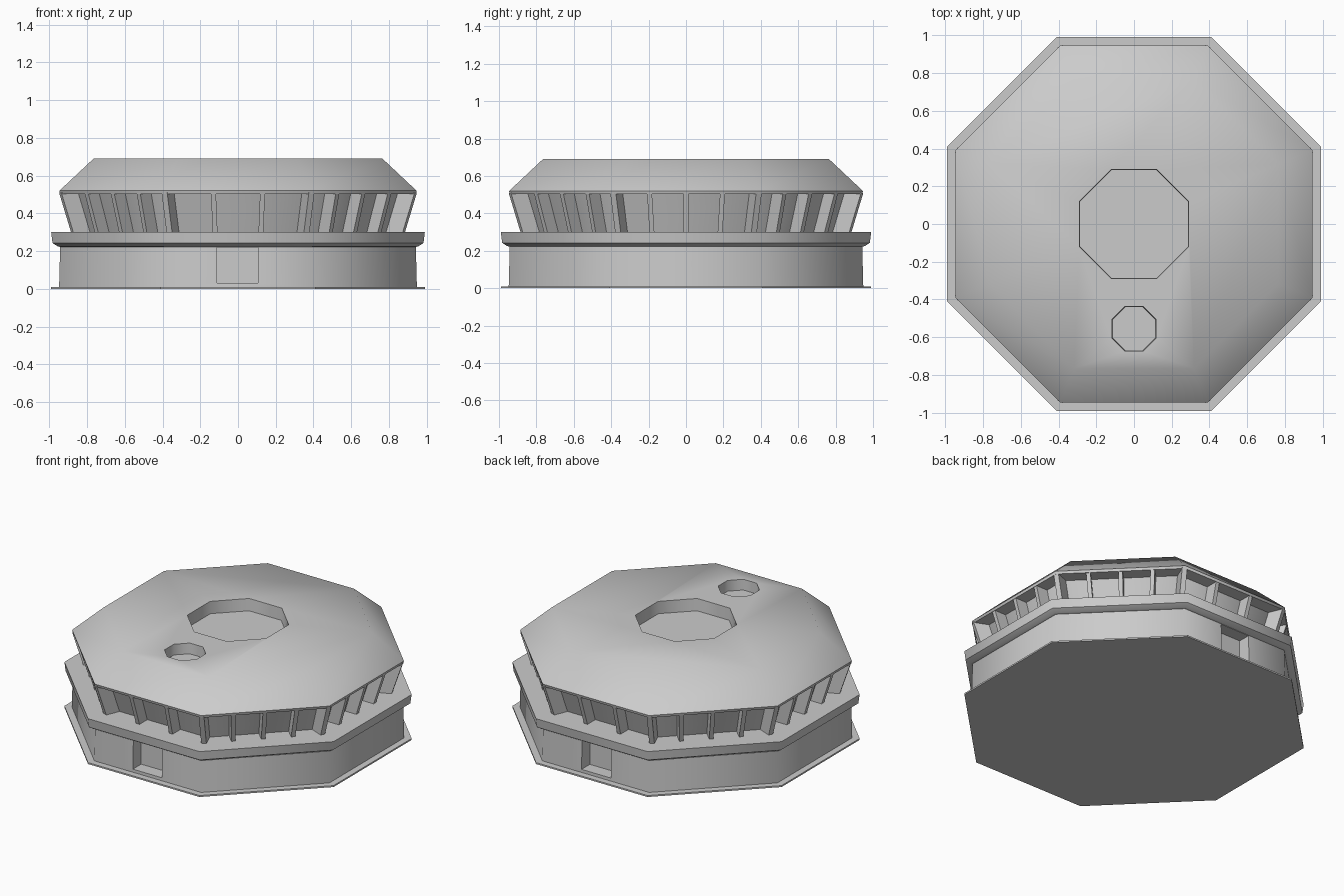
import bpy, bmesh, math
from mathutils import Vector

if "Cube" in bpy.data.objects:
    bpy.data.objects.remove(bpy.data.objects["Cube"])

STEP = math.pi / 4
C = math.cos(STEP / 2)
T = math.tan(STEP / 2)


def finish(name, bm):
    bmesh.ops.recalc_face_normals(bm, faces=bm.faces)
    me = bpy.data.meshes.new(name)
    bm.to_mesh(me)
    bm.free()
    ob = bpy.data.objects.new(name, me)
    bpy.context.collection.objects.link(ob)
    return ob


def octagon_solid(name, profile, cx=0, cy=0):
    """Stack of octagons given as (apothem, z), capped at both ends."""
    bm = bmesh.new()
    rings = []
    for a, z in profile:
        rings.append([bm.verts.new((cx + a / C * math.cos((i + .5) * STEP),
                                    cy + a / C * math.sin((i + .5) * STEP), z))
                      for i in range(8)])
    for r, s in zip(rings, rings[1:]):
        for i in range(8):
            j = (i + 1) % 8
            bm.faces.new((r[i], r[j], s[j], s[i]))
    bm.faces.new(rings[0])
    bm.faces.new(rings[-1])
    return finish(name, bm)


def box(name, x0, x1, y0, y1, z0, z1):
    bm = bmesh.new()
    bmesh.ops.create_cube(bm, size=1)
    for v in bm.verts:
        v.co = Vector(((x0 + x1) / 2 + v.co.x * (x1 - x0),
                       (y0 + y1) / 2 + v.co.y * (y1 - y0),
                       (z0 + z1) / 2 + v.co.z * (z1 - z0)))
    return finish(name, bm)


def activate(ob):
    bpy.ops.object.select_all(action='DESELECT')
    ob.select_set(True)
    bpy.context.view_layer.objects.active = ob


def cut(ob, cutter):
    cutter.hide_render = True
    m = ob.modifiers.new("cut", 'BOOLEAN')
    m.operation = 'DIFFERENCE'
    m.solver = 'EXACT'
    m.object = cutter
    activate(ob)
    bpy.ops.object.modifier_apply(modifier=m.name)
    bpy.data.objects.remove(cutter)


def smooth(ob, deg):
    activate(ob)
    bpy.ops.object.shade_smooth_by_angle(angle=math.radians(deg))


# Ground plate
octagon_solid("base_plate", [(.99, 0), (.99, .01)])

# Lower storey with a recessed doorway front and back
wall = octagon_solid("lower_wall", [(.948, .005), (.942, .235)])
for s in (-1, 1):
    y0, y1 = sorted((s * .86, s * 1.1))
    cut(wall, box("door_cutter", -.11, .105, y0, y1, .03, .22))
smooth(wall, 50)

# Overhanging ledge
smooth(octagon_solid("ledge", [(.94, .222), (.955, .225), (.983, .243),
                               (.99, .302)]), 50)

# Leaning window wall set back behind the fins
smooth(octagon_solid("window_wall", [(.795, .295), (.86, .512)]), 50)

# Leaning fins: 3 bays front and back, 4 bays elsewhere, plus corner posts
bm = bmesh.new()


def fin(angle, t, scale, half):
    n = Vector((math.cos(angle), math.sin(angle), 0))
    u = Vector((-n.y, n.x, 0))
    sides = []
    for s in (-half, half):
        sides.append([bm.verts.new(n * r * scale + u * (t * f + s) + Vector((0, 0, z)))
                      for r, f, z in ((.78, .88, .298), (.878, .88, .298),
                                      (.942, .942, .51), (.845, .942, .51))])
    a, b = sides
    bm.faces.new(a)
    bm.faces.new(b)
    for i in range(4):
        j = (i + 1) % 4
        bm.faces.new((a[i], a[j], b[j], b[i]))


for k in range(8):
    bays = 3 if k in (2, 6) else 4
    for i in range(1, bays):
        fin(k * STEP, T * (2 * i / bays - 1), 1, .013)
    fin((k + .5) * STEP, 0, 1 / C, .016)
finish("window_fins", bm)

# Roof with bevelled rim, a large central well and a small front well
roof = octagon_solid("roof", [(.942, .503), (.946, .52), (.765, .69)])
cut(roof, octagon_solid("well_cutter", [(.285, .61), (.292, .75)]))
cut(roof, octagon_solid("small_well_cutter", [(.115, .62), (.12, .75)], 0, -.555))
smooth(roof, 50)
